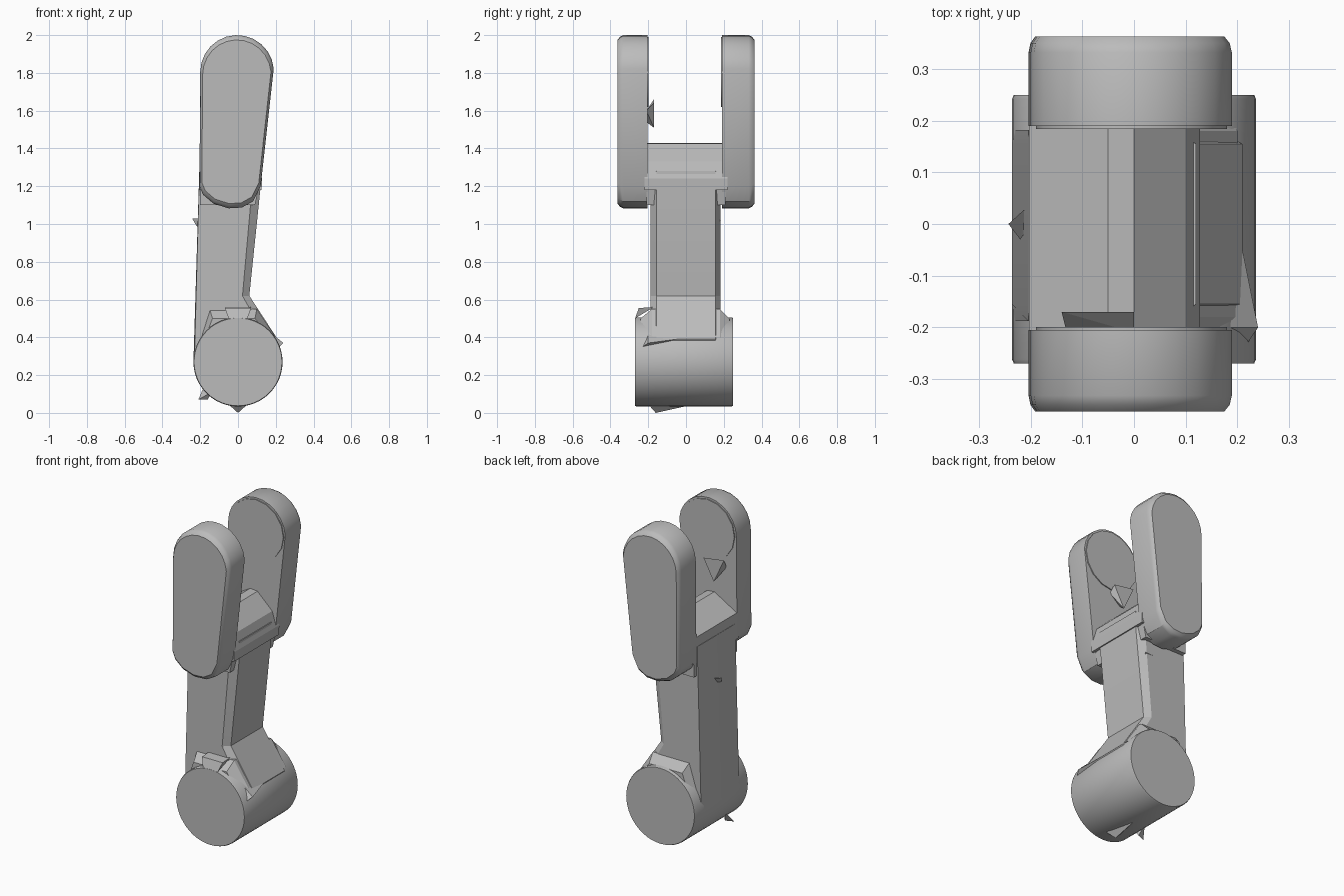
import bpy, bmesh, math
from mathutils import Vector

cube = bpy.data.objects.get("Cube")
if cube:
    bpy.data.objects.remove(cube)

grey = bpy.data.materials.new("plain grey")
grey.use_nodes = True
color = (0.5, 0.5, 0.5, 1)
grey.diffuse_color = color
grey.node_tree.nodes["Principled BSDF"].inputs["Base Color"].default_value = color


def finish(name, bm, angle=35):
    bmesh.ops.recalc_face_normals(bm, faces=bm.faces)
    mesh = bpy.data.meshes.new(name)
    bm.to_mesh(mesh)
    bm.free()
    mesh.materials.append(grey)
    ob = bpy.data.objects.new(name, mesh)
    bpy.context.collection.objects.link(ob)
    bpy.ops.object.select_all(action='DESELECT')
    ob.select_set(True)
    bpy.context.view_layer.objects.active = ob
    bpy.ops.object.shade_smooth_by_angle(angle=math.radians(angle))
    return ob


def loft(name, outline, sections, pivot=(0, 0), angle=35):
    """Loft an x-z outline along y; a section is (y, x scale, z scale)."""
    bm = bmesh.new()
    px, pz = pivot
    rings = [[bm.verts.new((px + (x - px) * sx, y, pz + (z - pz) * sz))
              for x, z in outline] for y, sx, sz in sections]
    n = len(outline)
    for a, b in zip(rings, rings[1:]):
        for i in range(n):
            j = (i + 1) % n
            bm.faces.new((a[i], a[j], b[j], b[i]))
    bm.faces.new(rings[0])
    bm.faces.new(rings[-1])
    return finish(name, bm, angle)


def arc(cx, cz, r, start, end, n):
    return [(cx + r * math.cos(math.radians(start + (end - start) * i / n)),
             cz + r * math.sin(math.radians(start + (end - start) * i / n)))
            for i in range(n + 1)]


def chip(name, points):
    bm = bmesh.new()
    for p in points:
        bm.verts.new(Vector(p))
    bmesh.ops.convex_hull(bm, input=bm.verts)
    finish(name, bm, 10)


# Pivot barrel at the foot
loft("pivot_barrel", arc(0, 0.27, 0.236, 0, 352.5, 47),
     [(-0.27, 0.985, 0.985), (-0.262, 1, 1), (0.242, 1, 1), (0.25, 0.985, 0.985)],
     (0, 0.27))

# Arm shaft with chamfered long edges, flaring into the barrel
shaft = [(-0.236, 0.27), (0.15, 0.27), (0.21, 0.39), (0.06, 0.62),
         (0.12, 1.2), (0.12, 1.28), (-0.205, 1.28)]
loft("arm_shaft", shaft,
     [(-0.188, 0.86, 1), (-0.155, 1, 1), (0.155, 1, 1), (0.182, 0.86, 1)],
     (-0.2, 0.7), 20)

# Shoulders that blend the shaft into the barrel
loft("barrel_shoulder", [(-0.22, 0.33), (0.2, 0.4), (0.1, 0.55), (-0.15, 0.55)],
     [(-0.24, 0.9, 0.75), (-0.18, 1, 1), (0.18, 1, 1), (0.23, 0.9, 0.75)],
     (0, 0.35), 20)

# Roof-shaped saddle between the fork cheeks
loft("saddle", [(-0.203, 1.18), (0.125, 1.18), (0.128, 1.24), (0.1, 1.33),
                (0.0, 1.425), (-0.05, 1.43), (-0.203, 1.34)],
     [(-0.22, 1, 1), (0.22, 1, 1)], (0, 1.2), 10)

# Tapered fork cheeks, rounded along the outer rim
cheek = arc(-0.005, 1.805, 0.195, 5, 180, 12) + [
    (-0.204, 1.2), (-0.185, 1.155), (-0.13, 1.108), (-0.05, 1.083),
    (0.02, 1.087), (0.08, 1.12), (0.12, 1.2)]
for side, inner, name in ((-1, 0.205, "front_cheek"), (1, 0.19, "back_cheek")):
    loft(name, cheek,
         [(side * inner, 1, 1), (side * 0.332, 1, 1),
          (side * 0.35, 0.98, 0.98), (side * 0.363, 0.93, 0.945)],
         (-0.02, 1.54), 30)
    # Bearing boss on the inner face
    loft(name + "_boss", arc(-0.005, 1.805, 0.185, 0, 337.5, 15),
         [(side * inner, 1, 1), (side * (inner - 0.006), 1, 1)])

# Stepped blocks under the cheeks
for side, name in ((-1, "front_gusset"), (1, "back_gusset")):
    loft(name, [(-0.2, 1.1), (0.09, 1.1), (0.12, 1.24), (-0.2, 1.24)],
         [(side * 0.15, 1, 1), (side * 0.21, 1, 1)])

# Small tabs and burrs
chip("cheek_tab", [(-0.13, -0.21, 1.6), (0.0, -0.21, 1.6), (-0.14, -0.17, 1.66),
                   (0.0, -0.17, 1.64), (-0.07, -0.17, 1.51), (-0.07, -0.21, 1.54)])
chip("barrel_lug", [(-0.07, -0.25, 0.555), (0.07, -0.25, 0.555), (-0.05, -0.27, 0.5),
                    (0.05, -0.27, 0.5), (-0.07, -0.17, 0.56), (0.07, -0.17, 0.56)])
chip("barrel_side_burr", [(0.2, -0.26, 0.33), (0.24, -0.2, 0.37), (0.21, -0.05, 0.39),
                          (0.18, -0.2, 0.42)])
chip("barrel_bottom_burr", [(-0.05, -0.2, 0.045), (0.05, -0.2, 0.045),
                            (0, -0.16, 0), (0, 0.02, 0.04)])
chip("barrel_back_burr", [(-0.21, -0.17, 0.07), (-0.16, -0.15, 0.07), (-0.18, -0.12, 0.14),
                          (-0.14, -0.17, 0.11)])
chip("shaft_burr", [(-0.243, 0.0, 1.03), (-0.22, -0.03, 0.99), (-0.21, 0.03, 1.03),
                    (-0.2, 0, 0.98)])
chip("shaft_back_burr", [(0.04, 0.14, 1.03), (0.07, 0.185, 1.02), (0.06, 0.15, 0.99),
                         (-0.03, 0.18, 1.02)])
